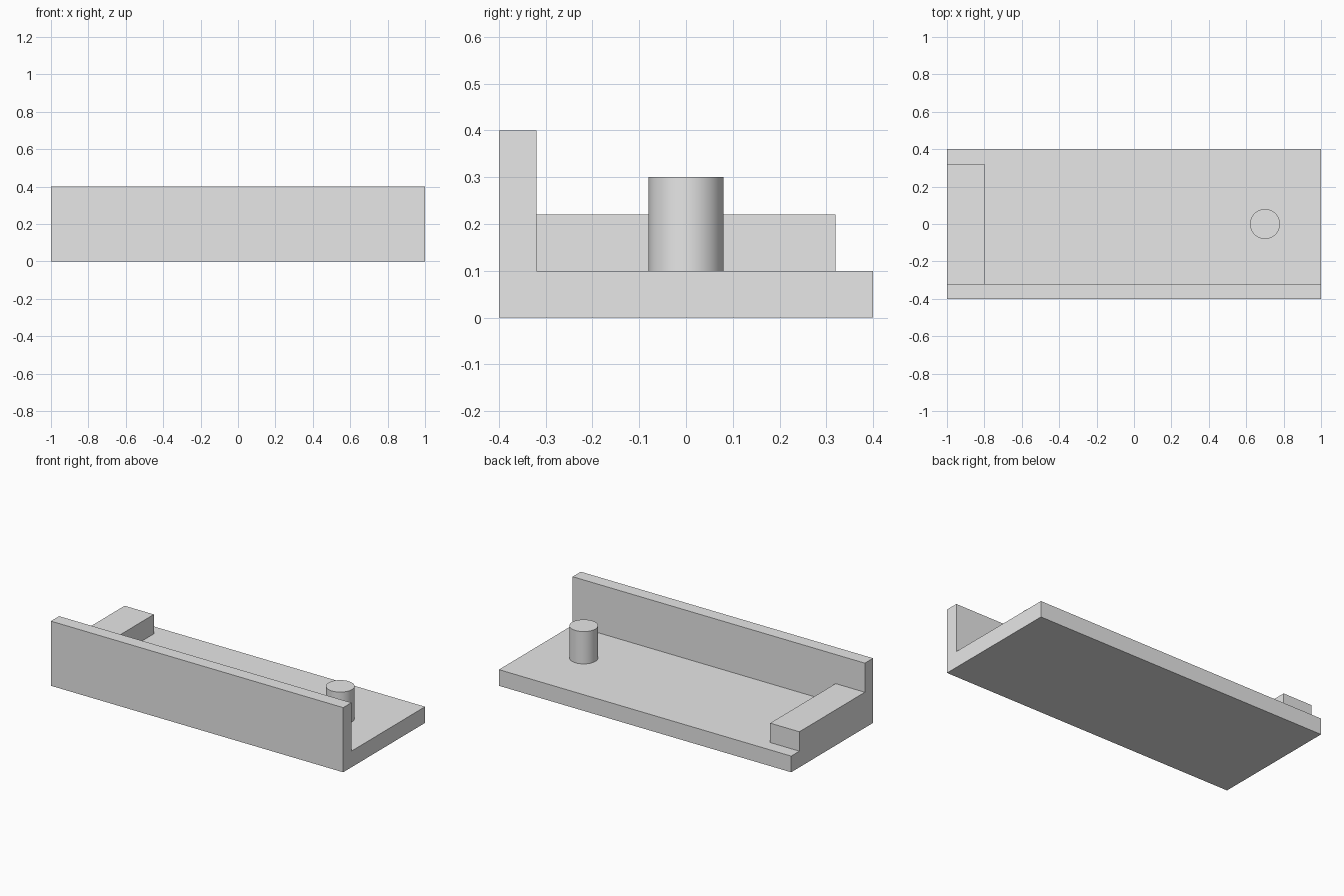
import bpy
import math

default_cube = bpy.data.objects.get("Cube")
if default_cube:
    bpy.data.objects.remove(default_cube, do_unlink=True)

# Single plain grey
grey = bpy.data.materials.new("light_grey")
grey.use_nodes = True
colour = (0.8, 0.8, 0.8, 1)
grey.diffuse_color = colour
grey.node_tree.nodes["Principled BSDF"].inputs["Base Color"].default_value = colour


def box(name, low, high):
    """Box spanning two opposite corners."""
    centre = [(a + b) / 2 for a, b in zip(low, high)]
    bpy.ops.mesh.primitive_cube_add(size=1, location=centre)
    obj = bpy.context.object
    obj.name = name
    obj.scale = [b - a for a, b in zip(low, high)]
    bpy.ops.object.transform_apply(location=False, rotation=False, scale=True)
    obj.data.materials.append(grey)
    return obj


# Base plate behind the full-height front wall
box("base_plate", (-1, -0.32, 0), (1, 0.4, 0.1))
box("front_wall", (-1, -0.4, 0), (1, -0.32, 0.4))

# Raised block at the right end
box("end_block", (-1, -0.32, 0.1), (-0.8, 0.32, 0.22))

# Round peg near the left end
bpy.ops.mesh.primitive_cylinder_add(vertices=64, radius=0.08, depth=0.2,
                                    location=(0.7, 0, 0.2))
peg = bpy.context.object
peg.name = "round_peg"
peg.data.materials.append(grey)
bpy.ops.object.shade_smooth_by_angle(angle=math.radians(30))
